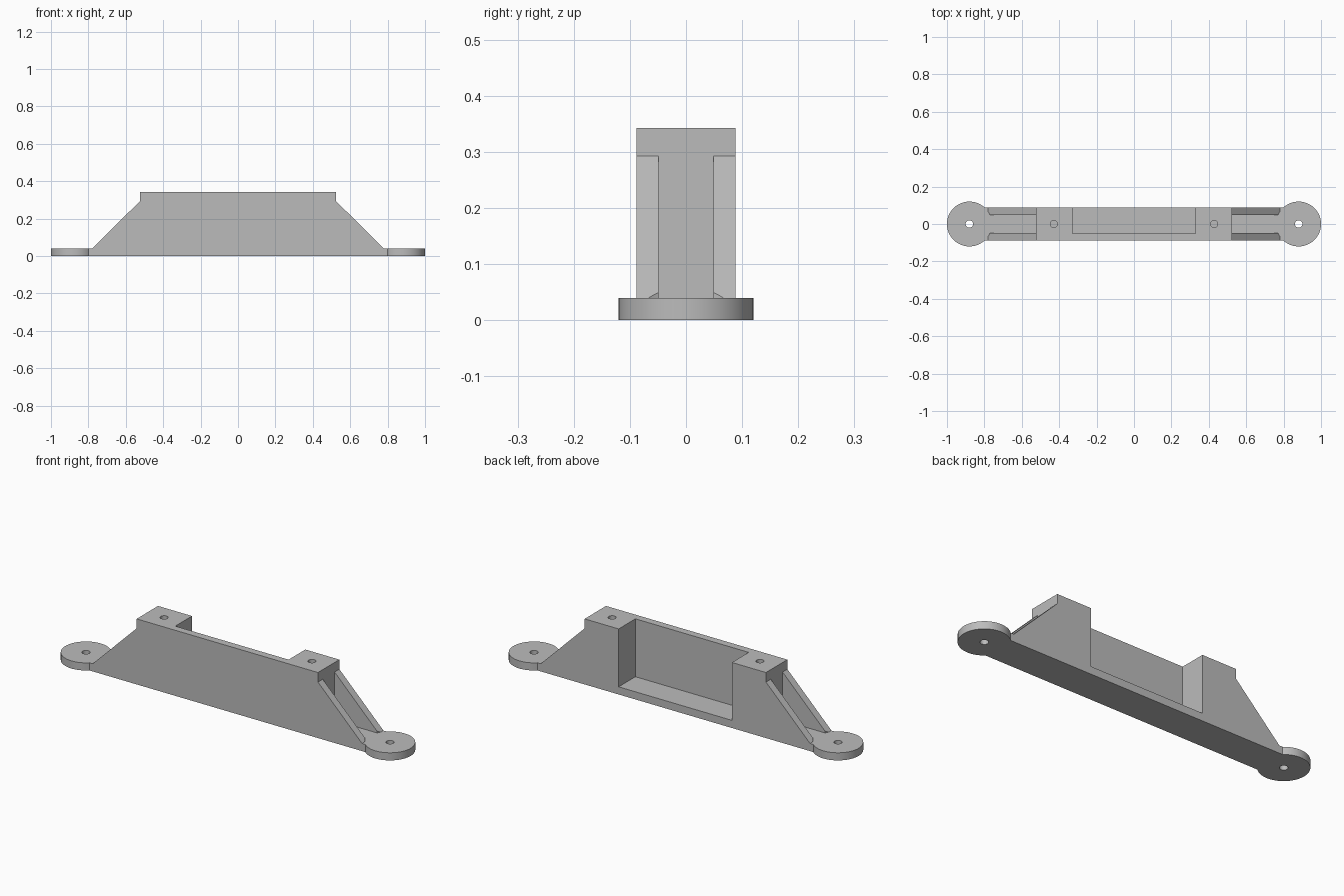
import bpy
import bmesh

if "Cube" in bpy.data.objects:
    bpy.data.objects.remove(bpy.data.objects["Cube"], do_unlink=True)

HALF_Y = 0.0885    # half depth of the body
BASE = 0.04        # thickness of base and ears
TOP = 0.343
WALL = 0.05        # inner face of the front wall and of the ribs
EAR_X, EAR_R = 0.88, 0.12

grey = bpy.data.materials.new("plain grey")
grey.use_nodes = True
colour = (0.5, 0.5, 0.5, 1)
grey.diffuse_color = colour
grey.node_tree.nodes["Principled BSDF"].inputs["Base Color"].default_value = colour


def make_object(name, bm):
    bmesh.ops.recalc_face_normals(bm, faces=bm.faces)
    mesh = bpy.data.meshes.new(name)
    bm.to_mesh(mesh)
    bm.free()
    mesh.materials.append(grey)
    obj = bpy.data.objects.new(name, mesh)
    bpy.context.collection.objects.link(obj)
    return obj


def box(name, x, y, z):
    bm = bmesh.new()
    bmesh.ops.create_cube(bm, size=1)
    for v in bm.verts:
        v.co = [lo + (c + 0.5) * (hi - lo) for c, (lo, hi) in zip(v.co, (x, y, z))]
    return make_object(name, bm)


def cylinder(name, x, radius, z0, z1, sides=64):
    bm = bmesh.new()
    bmesh.ops.create_cone(bm, cap_ends=True, segments=sides, radius1=radius,
                          radius2=radius, depth=z1 - z0)
    bmesh.ops.translate(bm, vec=(x, 0, (z0 + z1) / 2), verts=bm.verts)
    return make_object(name, bm)


def combine(target, tool, operation):
    """Apply a boolean and discard the tool."""
    mod = target.modifiers.new(operation, 'BOOLEAN')
    mod.operation, mod.solver, mod.object = operation, 'EXACT', tool
    graph = bpy.context.evaluated_depsgraph_get()
    mesh = bpy.data.meshes.new_from_object(target.evaluated_get(graph))
    target.modifiers.clear()
    target.data = mesh
    bpy.data.objects.remove(tool, do_unlink=True)


# Body: sloped-end profile extruded front to back
half = [(0.8, 0), (0.8, BASE), (0.78, BASE), (0.525, 0.293), (0.525, TOP)]
profile = half + [(-x, z) for x, z in reversed(half)]
bm = bmesh.new()
face = bm.faces.new([bm.verts.new((x, -HALF_Y, z)) for x, z in profile])
extruded = bmesh.ops.extrude_face_region(bm, geom=[face])["geom"]
bmesh.ops.translate(bm, vec=(0, 2 * HALF_Y, 0),
                    verts=[g for g in extruded if isinstance(g, bmesh.types.BMVert)])
body = make_object("mounting_bracket", bm)

# Pocket open to the back and top
combine(body, box("pocket", (-0.328, 0.328), (-WALL, 0.2), (BASE, 0.5)), 'DIFFERENCE')

for side in (-1, 1):
    # Slot between the two sloped ribs, and clearance above the ear
    ends = sorted((side * 0.525, side * 0.95))
    combine(body, box("rib_slot", ends, (-0.049, 0.049), (BASE, 0.4)), 'DIFFERENCE')
    combine(body, cylinder("clearance", side * EAR_X, EAR_R, BASE, 0.2), 'DIFFERENCE')
    # Round ear with a through hole, and a blind hole in the top
    combine(body, cylinder("ear", side * EAR_X, EAR_R, 0, BASE), 'UNION')
    combine(body, cylinder("ear_hole", side * EAR_X, 0.02, -0.1, 0.1, 32), 'DIFFERENCE')
    combine(body, cylinder("top_hole", side * 0.428, 0.019, 0.14, 0.4, 32), 'DIFFERENCE')

# Smooth the round walls, keep edges sharp
bpy.ops.object.select_all(action='DESELECT')
body.select_set(True)
bpy.context.view_layer.objects.active = body
bpy.ops.object.shade_smooth_by_angle()
